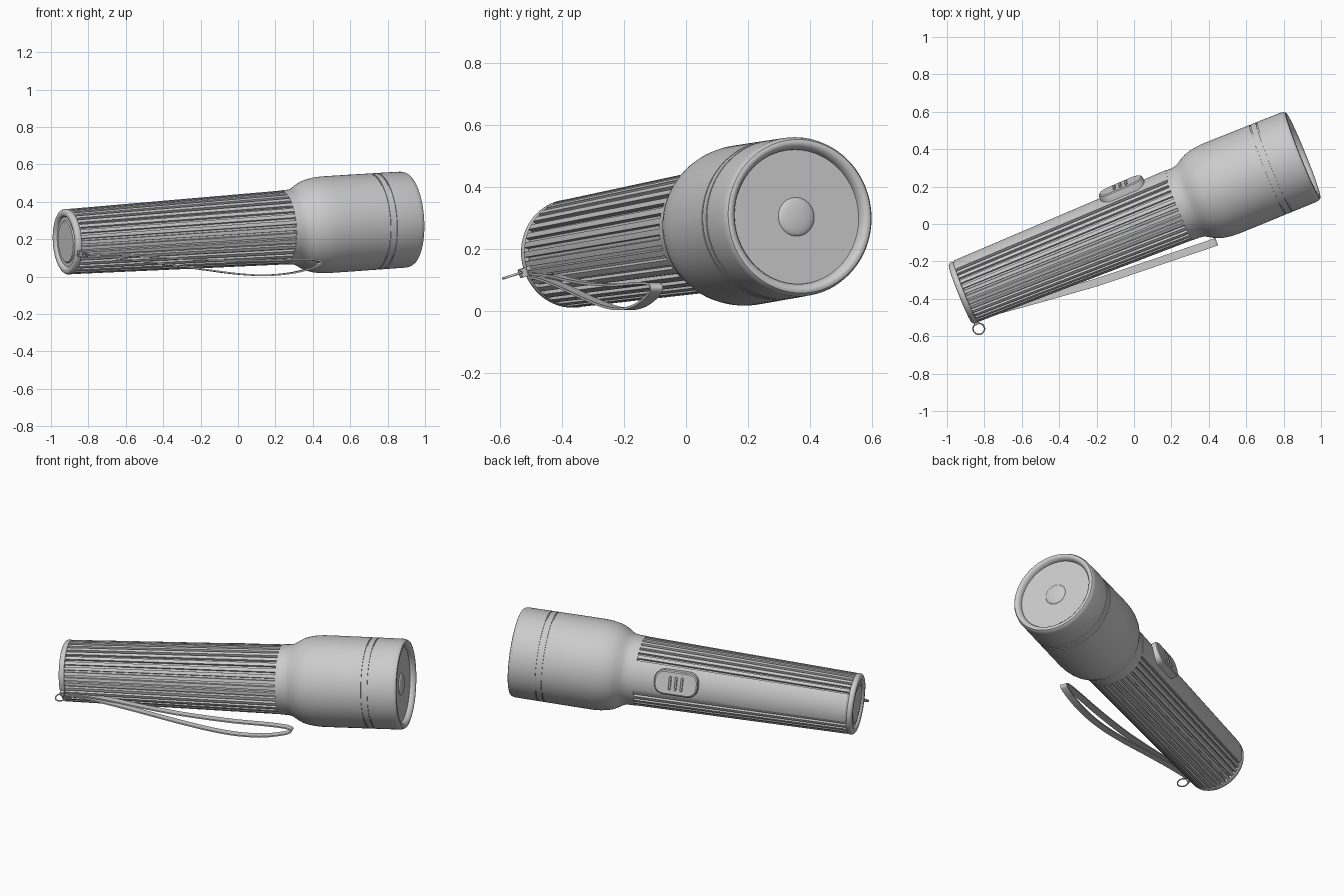
import bpy, bmesh, math
from mathutils import Matrix, Vector

if "Cube" in bpy.data.objects:
    bpy.data.objects.remove(bpy.data.objects["Cube"])

# Local frame: x runs along the torch from tail to lens
M = (Matrix.Translation((-0.929, -0.374, 0.185))
     @ Matrix.Rotation(math.radians(22), 4, 'Z')
     @ Matrix.Rotation(math.radians(-3.5), 4, 'Y'))
SWITCH_ANGLE = math.radians(15)


def finish(name, bm, matrix=M, angle=35):
    bmesh.ops.recalc_face_normals(bm, faces=bm.faces)
    me = bpy.data.meshes.new(name)
    bm.to_mesh(me)
    bm.free()
    ob = bpy.data.objects.new(name, me)
    bpy.context.collection.objects.link(ob)
    ob.matrix_world = matrix
    bpy.ops.object.select_all(action='DESELECT')
    ob.select_set(True)
    bpy.context.view_layer.objects.active = ob
    bpy.ops.object.shade_smooth_by_angle(angle=math.radians(angle))
    return ob


def skin(bm, rings, closed=False):
    n = len(rings[0])
    pairs = list(zip(rings, rings[1:])) + ([(rings[-1], rings[0])] if closed else [])
    for a, b in pairs:
        for i in range(n):
            j = (i + 1) % n
            bm.faces.new((a[i], a[j], b[j], b[i]))


def lathe(name, profile, n=96):
    bm = bmesh.new()
    rings = [[bm.verts.new((s, r * math.cos(2 * math.pi * i / n), r * math.sin(2 * math.pi * i / n)))
              for i in range(n)] for s, r in profile]
    skin(bm, rings)
    for ring in (rings[0], rings[-1]):
        bm.faces.new(ring)
    return finish(name, bm)


# Ribbed grip with a plain strip under the switch
HALF = math.radians(27)
RIBS = 30
step = (2 * math.pi - 2 * HALF) / RIBS
section = [(SWITCH_ANGLE - HALF + 2 * HALF * i / 12, 'strip') for i in range(13)]
for k in range(RIBS):
    a = SWITCH_ANGLE + HALF + k * step
    section += [(a + step * 0.04, 'groove'), (a + step * 0.36, 'groove'),
                (a + step * 0.42, 'rib'), (a + step * 0.7, 'rib')]
    if k < RIBS - 1:
        section.append((a + step * 0.98, 'rib'))
offset = {'strip': 0.004, 'rib': 0.0, 'groove': -0.014}
bm = bmesh.new()
rings = []
for s, inset in ((0.03, 0.006), (0.04, 0), (0.4, 0), (0.8, 0), (1.27, 0)):
    r = 0.174 + 0.024 * s / 1.27
    rings.append([bm.verts.new((s, (r + offset[t] - inset) * math.cos(a),
                                (r + offset[t] - inset) * math.sin(a))) for a, t in section])
skin(bm, rings)
bm.faces.new(rings[0])
bm.faces.new(rings[-1])
finish("grip", bm, angle=25)

# Tail cap with recessed ring and raised disc
lathe("tail_cap", [(0.008, 0.001), (0.008, 0.108), (0.014, 0.114), (0.014, 0.134), (0.004, 0.14),
                   (0, 0.146), (0, 0.163), (0.005, 0.171), (0.012, 0.175), (0.026, 0.175), (0.032, 0.172),
                   (0.034, 0.155)])

# Head: collar, flared bell, two grooves, rolled rim
lathe("head", [(1.262, 0.16), (1.262, 0.199), (1.30, 0.2), (1.325, 0.203), (1.345, 0.213), (1.37, 0.229),
               (1.395, 0.241), (1.425, 0.25), (1.46, 0.256), (1.50, 0.259), (1.60, 0.259),
               (1.777, 0.258), (1.777, 0.253), (1.783, 0.253), (1.783, 0.258),
               (1.814, 0.258), (1.814, 0.253), (1.82, 0.253), (1.82, 0.258),
               (1.955, 0.257), (1.97, 0.254), (1.979, 0.248), (1.982, 0.24), (1.98, 0.232),
               (1.973, 0.224), (1.96, 0.218), (1.945, 0.216), (1.945, 0.2)])

# Lens with central bulb dome
lathe("lens", [(1.94, 0.217), (1.951, 0.217), (1.951, 0.064)]
      + [(1.951 + 0.014 * math.sin(t * math.pi / 12), 0.062 * math.cos(t * math.pi / 12) + 0.0005)
         for t in range(7)])

# Switch frame: local x along torch, z outward
S = (M @ Matrix.Rotation(SWITCH_ANGLE - math.pi / 2, 4, 'X')
     @ Matrix.Translation((1.02, 0, 0)) @ Matrix.Rotation(math.radians(-1.1), 4, 'Y'))


def rounded_slab(name, cx, lx, ly, rad, levels):
    bm = bmesh.new()
    rings = []
    for z, inset in levels:
        ring = []
        for q, (sx, sy) in enumerate(((1, 1), (-1, 1), (-1, -1), (1, -1))):
            for k in range(9):
                a = math.pi / 2 * (q + k / 8)
                ring.append(bm.verts.new((cx + sx * (lx / 2 - rad) + (rad - inset) * math.cos(a),
                                          sy * (ly / 2 - rad) + (rad - inset) * math.sin(a), z)))
        rings.append(ring)
    skin(bm, rings)
    bm.faces.new(rings[0])
    bm.faces.new(rings[-1])
    return finish(name, bm, S)


rounded_slab("switch_button", 0, 0.255, 0.145, 0.06,
             [(0.15, 0), (0.212, 0), (0.221, 0.003), (0.226, 0.01)])
for i in (-1, 0, 1):
    rounded_slab("switch_ridge_%d" % (i + 2), i * 0.034, 0.014, 0.08, 0.0065,
                 [(0.22, 0), (0.229, 0), (0.232, 0.003)])

# Lug and split ring for the strap
bm = bmesh.new()
bmesh.ops.create_cube(bm, size=1, matrix=Matrix.Translation((0.018, -0.166, -0.06))
                      @ Matrix.Rotation(math.radians(20), 4, 'X') @ Matrix.Diagonal((0.022, 0.035, 0.028, 1)))
finish("strap_lug", bm)
bpy.ops.mesh.primitive_torus_add(major_radius=0.031, minor_radius=0.004, major_segments=40, minor_segments=10,
                                 location=(-0.83, -0.56, 0.115), rotation=(math.radians(18), 0, 0))
bpy.context.object.name = "split_ring"
bpy.ops.object.shade_smooth_by_angle(angle=math.radians(60))

# Wrist strap: flat ribbon looped in a vertical plane, (x, z) control points
loop = [(-0.812, 0.113), (-0.77, 0.118), (-0.6, 0.114), (-0.4, 0.1), (-0.15, 0.088), (0.1, 0.084), (0.3, 0.09),
        (0.4, 0.089), (0.437, 0.079), (0.432, 0.064), (0.38, 0.042), (0.28, 0.018), (0.15, 0.007),
        (0.0, 0.014), (-0.2, 0.04), (-0.45, 0.074), (-0.65, 0.097), (-0.77, 0.107)]


def path_y(x):
    # slight sideways bow near the ring
    return -0.245 + 0.34 * x + 0.04 * max(0.0, -x - 0.2) + (0.1 * x * x if x < 0 else 0) * 0.2


pts = []
n = len(loop)
for i in range(n):
    p0, p1, p2, p3 = (Vector(loop[(i + k - 1) % n]) for k in range(4))
    m1, m2 = (p2 - p0), (p3 - p1)
    d = (p2 - p1).length
    m1 = m1 * (d / m1.length)
    m2 = m2 * (d / m2.length)
    for k in range(6):
        t = k / 6
        q = ((2 * t**3 - 3 * t**2 + 1) * p1 + (t**3 - 2 * t**2 + t) * m1
             + (3 * t**2 - 2 * t**3) * p2 + (t**3 - t**2) * m2)
        pts.append(Vector((q.x, path_y(q.x), q.y)))
bm = bmesh.new()
side = Vector((-0.36, 0.93, 0)).normalized() * 0.021
rings = []
for i, p in enumerate(pts):
    tangent = (pts[(i + 1) % len(pts)] - pts[i - 1]).normalized()
    up = tangent.cross(side).normalized() * 0.004
    rings.append([bm.verts.new(p + a * side + b * up) for a, b in ((1, 1), (-1, 1), (-1, -1), (1, -1))])
skin(bm, rings, closed=True)
finish("wrist_strap", bm, Matrix.Identity(4), 40)
